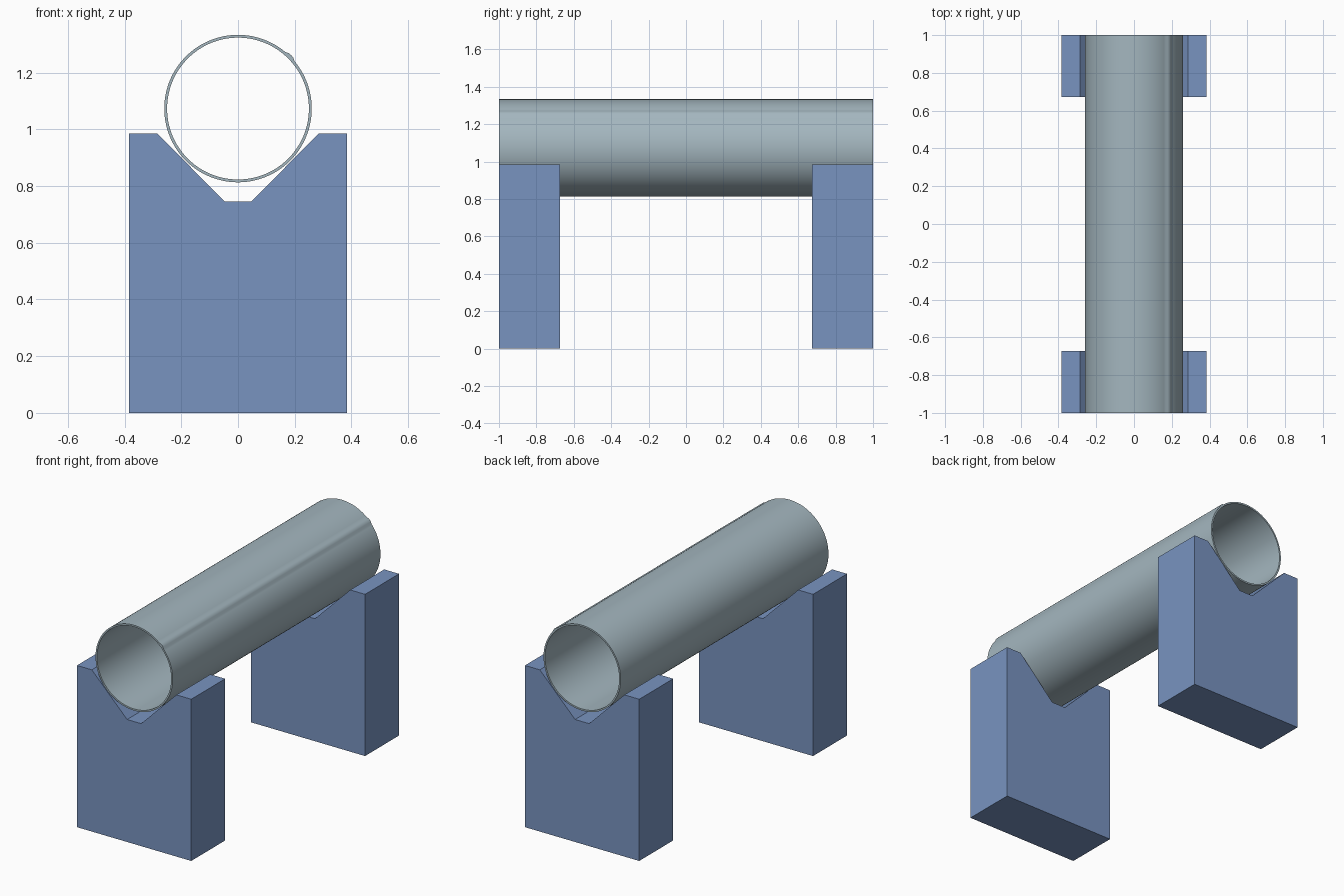
import bpy
import bmesh
from math import cos, sin, pi, radians

cube = bpy.data.objects.get("Cube")
if cube:
    bpy.data.objects.remove(cube, do_unlink=True)


def make_material(name, rgb):
    mat = bpy.data.materials.new(name)
    mat.use_nodes = True
    mat.diffuse_color = (*rgb, 1)
    mat.node_tree.nodes["Principled BSDF"].inputs["Base Color"].default_value = (*rgb, 1)
    return mat


def finish(name, bm, mat, smooth=False):
    bmesh.ops.recalc_face_normals(bm, faces=bm.faces)
    mesh = bpy.data.meshes.new(name)
    bm.to_mesh(mesh)
    bm.free()
    mesh.materials.append(mat)
    obj = bpy.data.objects.new(name, mesh)
    bpy.context.collection.objects.link(obj)
    if smooth:
        bpy.ops.object.select_all(action="DESELECT")
        obj.select_set(True)
        bpy.context.view_layer.objects.active = obj
        bpy.ops.object.shade_smooth_by_angle(angle=radians(30))
    return obj


def extrude_profile(name, profile, y0, y1, mat):
    """Solid made by sweeping an (x, z) outline along y."""
    bm = bmesh.new()
    face = bm.faces.new([bm.verts.new((x, y0, z)) for x, z in profile])
    swept = bmesh.ops.extrude_face_region(bm, geom=[face])["geom"]
    verts = [v for v in swept if isinstance(v, bmesh.types.BMVert)]
    bmesh.ops.translate(bm, verts=verts, vec=(0, y1 - y0, 0))
    return finish(name, bm, mat)


blue = make_material("support blue", (0.19, 0.295, 0.53))
steel = make_material("steel grey", (0.37, 0.47, 0.52))

# V-notched support blocks at both ends
half = [(0.385, 0), (0.385, 0.985), (0.285, 0.985), (0.047, 0.746)]
outline = half + [(-x, z) for x, z in reversed(half)]
extrude_profile("front_support", outline, -1, -0.673, blue)
extrude_profile("back_support", outline, 0.673, 1, blue)

# Hollow pipe with a shallow raised weld seam along its upper left side
PIPE_Z, OUTER, INNER, SIDES = 1.073, 0.26, 0.25, 144
SEAM, SEAM_HALF, SEAM_HEIGHT = radians(45), radians(4), 0.006


def outer_radius(angle):
    t = (angle - SEAM) / SEAM_HALF
    return OUTER + SEAM_HEIGHT * max(0, 1 - t * t) ** 0.5


bm = bmesh.new()
rings = []
for i in range(SIDES):
    a = 2 * pi * i / SIDES
    rings.append([bm.verts.new((r * cos(a), y, PIPE_Z + r * sin(a)))
                  for r, y in ((outer_radius(a), -1), (outer_radius(a), 1),
                               (INNER, 1), (INNER, -1))])
for i in range(SIDES):
    here, after = rings[i], rings[(i + 1) % SIDES]
    for j in range(4):
        k = (j + 1) % 4
        bm.faces.new((here[j], here[k], after[k], after[j]))
finish("pipe", bm, steel, smooth=True)
